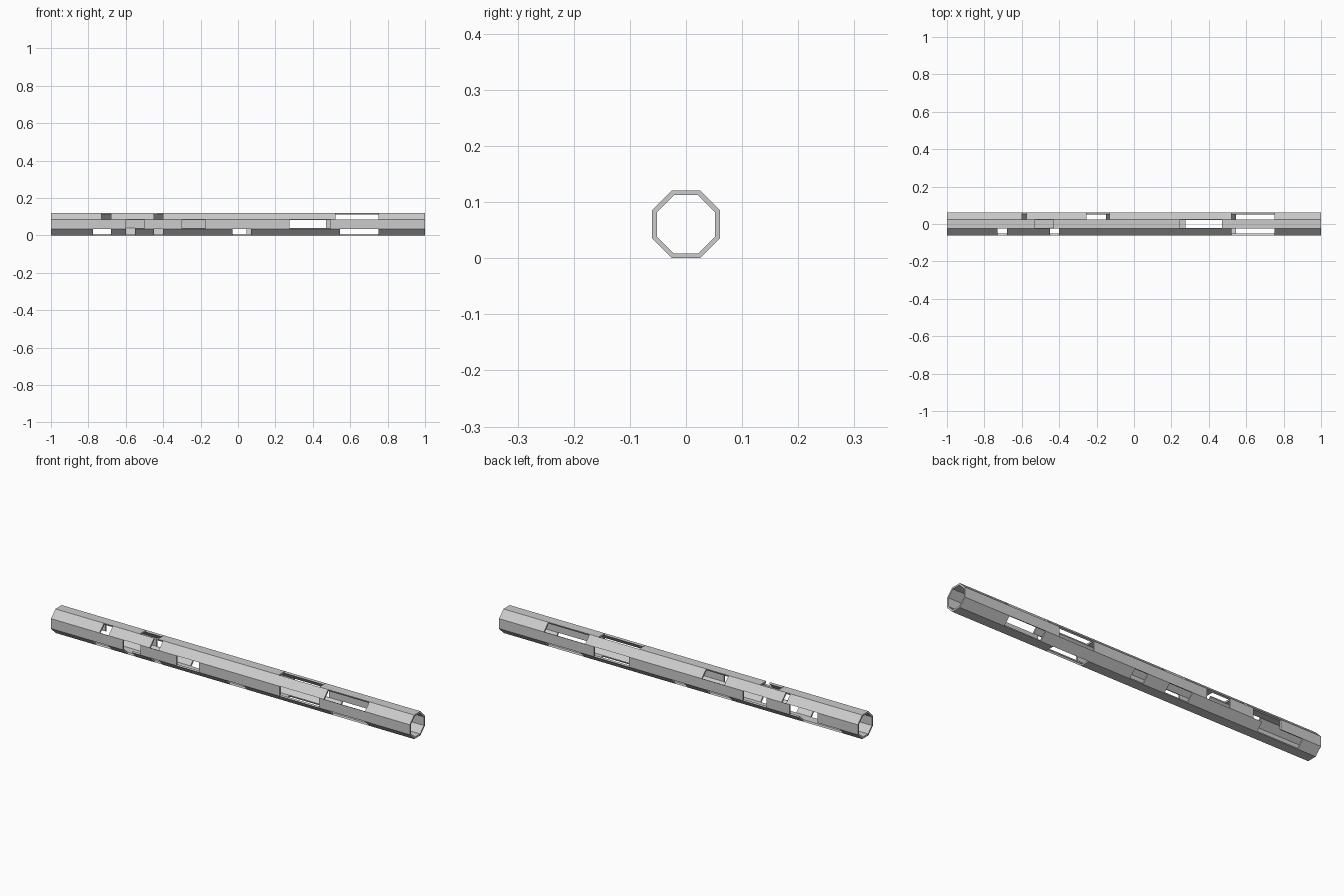
import bpy, bmesh, math

if "Cube" in bpy.data.objects:
    bpy.data.objects.remove(bpy.data.objects["Cube"])

SIDES = 8
OUTER, WALL = 0.0605, 0.0085      # flat-to-centre distance, wall thickness
# windows (start, end) along x for each flat, going round from the top to the front
GAPS = [
    [(-0.53, -0.43), (0.245, 0.47)],                                              # top
    [(-0.73, -0.68), (-0.45, -0.40), (0.52, 0.75)],                               # upper front
    [(-0.60, -0.50), (-0.30, -0.175), (0.275, 0.495)],                            # front
    [(-0.775, -0.68), (-0.60, -0.55), (-0.45, -0.40), (-0.03, 0.07), (0.545, 0.75)],  # lower front
    [(0.275, 0.475)],                                                             # bottom
    [(-0.90, -0.67), (-0.28, -0.15), (-0.03, 0.045), (0.545, 0.75)],              # lower back
    [(-0.775, -0.62), (-0.49, -0.36), (0.275, 0.47)],                             # back
    [(-0.60, -0.575), (-0.255, -0.13), (0.52, 0.75)],                             # upper back
]

xs = sorted({-1.0, 1.0} | {v for g in GAPS for ab in g for v in ab})


def corner(i, inner):
    """Octagon corner i, on the edge before flat i."""
    r = (OUTER - (WALL if inner else 0)) / math.cos(math.pi / SIDES)
    a = math.radians(90) + (i - 0.5) * 2 * math.pi / SIDES
    return r * math.cos(a), OUTER + r * math.sin(a)


def solid(c, s):
    """True where flat s has wall in length cell c."""
    if c < 0 or c >= len(xs) - 1:
        return False
    mid = (xs[c] + xs[c + 1]) / 2
    return not any(a < mid < b for a, b in GAPS[s % SIDES])


bm = bmesh.new()
cache = {}


def vert(c, i, inner):
    key = (c, i % SIDES, inner)
    if key not in cache:
        cache[key] = bm.verts.new((xs[c], *corner(i, inner)))
    return cache[key]


def quad(*keys):
    bm.faces.new([vert(*k) for k in keys])


# tube wall: only the exposed faces of each solid cell
for c in range(len(xs) - 1):
    d = c + 1
    for s in range(SIDES):
        if not solid(c, s):
            continue
        t = s + 1
        quad((c, s, 0), (c, t, 0), (d, t, 0), (d, s, 0))
        quad((c, s, 1), (d, s, 1), (d, t, 1), (c, t, 1))
        if not solid(c - 1, s):
            quad((c, s, 0), (c, s, 1), (c, t, 1), (c, t, 0))
        if not solid(c + 1, s):
            quad((d, s, 0), (d, t, 0), (d, t, 1), (d, s, 1))
        if not solid(c, s - 1):
            quad((c, s, 0), (d, s, 0), (d, s, 1), (c, s, 1))
        if not solid(c, s + 1):
            quad((c, t, 0), (c, t, 1), (d, t, 1), (d, t, 0))

bmesh.ops.recalc_face_normals(bm, faces=bm.faces)
mesh = bpy.data.meshes.new("windowed_tube")
bm.to_mesh(mesh)
bm.free()
bpy.context.collection.objects.link(bpy.data.objects.new("windowed_tube", mesh))
